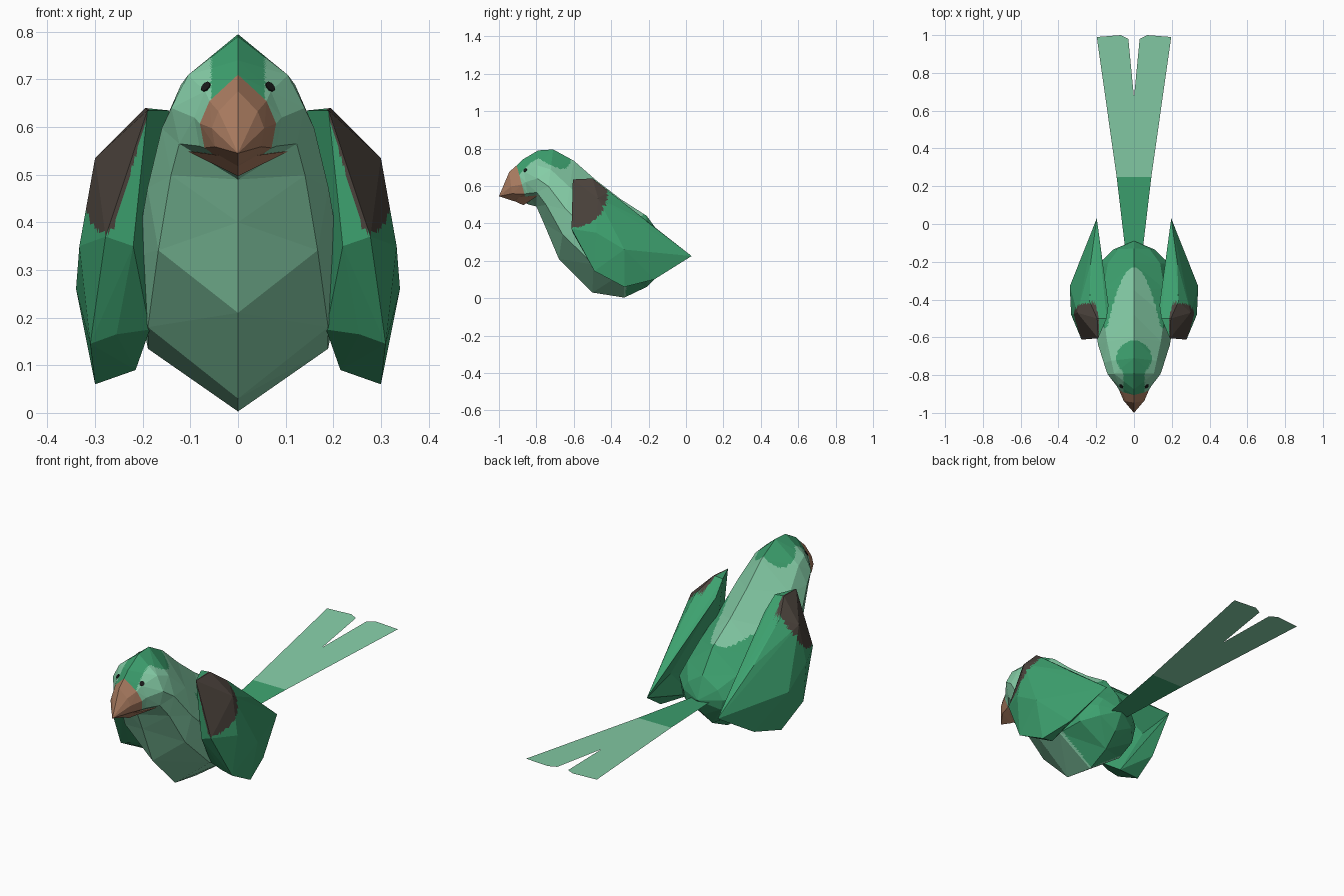
import bpy, bmesh, math
from mathutils import Vector
from mathutils.bvhtree import BVHTree

if "Cube" in bpy.data.objects:
    bpy.data.objects.remove(bpy.data.objects["Cube"])


def material(name, rgb):
    m = bpy.data.materials.new(name)
    m.diffuse_color = (*rgb, 1)
    m.use_nodes = True
    m.node_tree.nodes["Principled BSDF"].inputs["Base Color"].default_value = m.diffuse_color
    return m


MINT = material("pale_mint", (0.235, 0.61, 0.385))
GREEN = material("feather_green", (0.047, 0.36, 0.16))
BEAK = material("beak_brown", (0.41, 0.205, 0.12))
DARK = material("shoulder_brown", (0.07, 0.055, 0.045))
BLACK = material("eye_black", (0.01, 0.01, 0.01))


def finish(bm, name, mats, rule=None, cuts=0, closed=True):
    """Mirror the half mesh in x, refine it for painting, colour it by rule."""
    bmesh.ops.triangulate(bm, faces=bm.faces[:])
    bmesh.ops.mirror(bm, geom=bm.verts[:] + bm.edges[:] + bm.faces[:],
                     axis='X', merge_dist=0.0005)
    bmesh.ops.remove_doubles(bm, verts=bm.verts[:], dist=0.0005)
    if closed:
        bmesh.ops.recalc_face_normals(bm, faces=bm.faces[:])
    else:
        bm.normal_update()
        bmesh.ops.reverse_faces(bm, faces=[f for f in bm.faces if f.normal.z < 0])
    if cuts:
        bmesh.ops.subdivide_edges(bm, edges=bm.edges[:], cuts=cuts, use_grid_fill=True)
    if rule:
        for f in bm.faces:
            c = f.calc_center_median()
            f.material_index = rule(abs(c.x), c.y, c.z)
    me = bpy.data.meshes.new(name)
    bm.to_mesh(me)
    bm.free()
    for m in mats:
        me.materials.append(m)
    ob = bpy.data.objects.new(name, me)
    bpy.context.collection.objects.link(ob)
    return ob


# Half cross-section: (share of half width, share of the way from top to bottom)
SECTION = [(0, 0), (0.75, 0.27), (1, 0.5), (0.88, 0.75), (0, 1)]


def loft(stations, start=None, end=None):
    """Skin half rings given as (top y, top z, bottom y, bottom z, half width)."""
    bm = bmesh.new()
    rings = []
    for ty, tz, by, bz, w in stations:
        rings.append([bm.verts.new((a * w, ty + (by - ty) * u, tz + (bz - tz) * u))
                      for a, u in SECTION])
    for r, s in zip(rings, rings[1:]):
        for i in range(len(SECTION) - 1):
            bm.faces.new((r[i], r[i + 1], s[i + 1], s[i]))
    for ring, point in ((rings[0], start), (rings[-1], end)):
        if point:
            v = bm.verts.new((0, *point))
            for i in range(len(SECTION) - 1):
                bm.faces.new((ring[i], ring[i + 1], v))
        else:
            bm.faces.new(ring)
    return bm


# Body and head in one loft
face_ring = (-0.905, 0.71, -0.85, 0.505, 0.08)
body_stations = [
    face_ring,
    (-0.875, 0.74, -0.84, 0.50, 0.092),
    (-0.79, 0.79, -0.80, 0.49, 0.14),
    (-0.71, 0.795, -0.76, 0.40, 0.16),
    (-0.60, 0.735, -0.68, 0.21, 0.19),
    (-0.48, 0.63, -0.50, 0.03, 0.215),
    (-0.35, 0.53, -0.33, 0.003, 0.215),
    (-0.21, 0.44, -0.21, 0.06, 0.185),
    (-0.13, 0.33, -0.14, 0.13, 0.11),
]


def body_paint(x, y, z):
    crown = x * x + (y + 0.71) ** 2 < 0.0085 and z > 0.6
    forehead = x < 0.056 and y < -0.7 and z > 0.62
    if crown or forehead:
        return 1
    back = z > 0.4 and y < -0.23 and x < 0.14 * min(1, math.sqrt(max(0, -0.23 - y) * 3.2))
    breast = y < -0.55 or (y < -0.32 and z < 0.35)
    return 0 if back or breast else 1


body = finish(loft(body_stations, end=(-0.09, 0.22)), "body", [MINT, GREEN], body_paint, 13)

# Upper beak with a hooked tip
finish(loft([(-0.945, 0.675, -0.925, 0.52, 0.055), face_ring], start=(-1.0, 0.545)),
       "upper_beak", [BEAK])

# Lower beak wedge, wide at the corners of the mouth
bm = bmesh.new()
for p in ((0.108, -0.79, 0.55), (0, -0.95, 0.535), (0, -0.87, 0.497), (0, -0.80, 0.54)):
    bm.verts.new(p)
bmesh.ops.convex_hull(bm, input=bm.verts[:])
bmesh.ops.delete(bm, geom=[f for f in bm.faces
                           if all(v.co.x < 0.001 for v in f.verts)], context='FACES_ONLY')
finish(bm, "lower_beak", [BEAK])

# Wings: faceted hulls rooted in the body, hollowed on the inner side toward the tip
hollow = Vector((0.13, -0.22, 0.24))
wing_points = [
    (0.19, -0.605, 0.635), (0.195, -0.50, 0.64), (0.235, -0.41, 0.57),
    (0.23, -0.21, 0.41), (0.197, 0.03, 0.225), (0.30, -0.33, 0.06),
    (0.26, -0.17, 0.10), (0.215, -0.36, 0.09), (0.31, -0.49, 0.145),
    (0.255, -0.50, 0.165), (0.185, -0.48, 0.175),
    (0.22, -0.605, 0.35), (0.278, -0.612, 0.37),
    (0.30, -0.47, 0.535), (0.333, -0.48, 0.35), (0.34, -0.33, 0.26),
    (0.145, -0.50, 0.635), (0.135, -0.43, 0.57), (0.16, -0.47, 0.36),
    (0.15, -0.36, 0.46), hollow,
]
bm = bmesh.new()
for p in wing_points:
    bm.verts.new(p)
bmesh.ops.convex_hull(bm, input=bm.verts[:])
bmesh.ops.delete(bm, geom=[v for v in bm.verts if not v.link_faces], context='VERTS')
for v in bm.verts:
    if (v.co - hollow).length < 0.001:
        v.co.x = 0.24


def wing_paint(x, y, z):
    near = math.hypot(y + 0.60, z - 0.56) < 0.18
    return 1 if near and x > 0.185 + (0.64 - z) * 0.3 else 0


finish(bm, "wings", [GREEN, DARK], wing_paint, 13)


# Forked tail: a thin rising sheet, green at the root and mint beyond
def tail_point(x, y):
    return bm.verts.new((x, y, 0.213 + (y + 0.1) * 0.067))


bm = bmesh.new()
mid_in, mid_out = tail_point(0, 0.25), tail_point(0.092, 0.25)
bm.faces.new([tail_point(0, -0.13), tail_point(0.047, -0.13), mid_out, mid_in])
bm.faces.new([mid_in, mid_out] + [tail_point(*p) for p in (
    (0.197, 0.99), (0.07, 1.0), (0.065, 0.975), (0.03, 0.98), (0, 0.67))])
finish(bm, "tail", [GREEN, MINT], lambda x, y, z: 1 if y > 0.25 else 0, closed=False)

# Eyes: small thin discs laid on the head surface
tree = BVHTree.FromPolygons([v.co for v in body.data.vertices],
                            [p.vertices for p in body.data.polygons])
spot, normal, _, _ = tree.find_nearest(Vector((0.073, -0.865, 0.69)))
bm = bmesh.new()
bmesh.ops.create_cone(bm, cap_ends=True, segments=8, radius1=0.012, radius2=0.012, depth=0.006)
turn = normal.to_track_quat('Z', 'Y').to_matrix().to_4x4()
turn.translation = spot
bmesh.ops.transform(bm, matrix=turn, verts=bm.verts[:])
finish(bm, "eyes", [BLACK])
